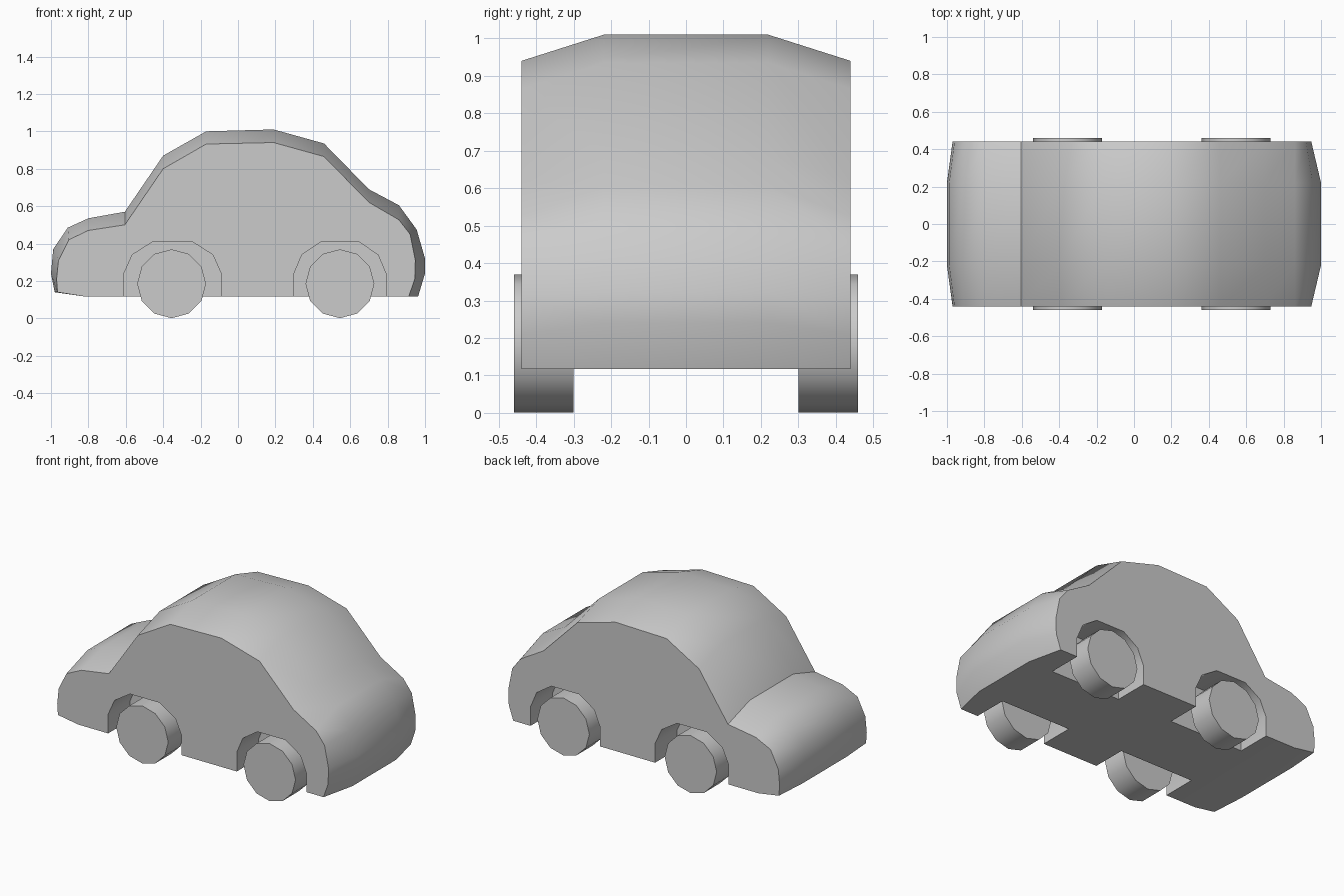
import bpy, bmesh, math
from mathutils import Matrix

if "Cube" in bpy.data.objects:
    bpy.data.objects.remove(bpy.data.objects["Cube"])


def make_object(name, bm):
    bmesh.ops.recalc_face_normals(bm, faces=bm.faces)
    mesh = bpy.data.meshes.new(name)
    bm.to_mesh(mesh)
    bm.free()
    ob = bpy.data.objects.new(name, mesh)
    bpy.context.scene.collection.objects.link(ob)
    return ob


def loft(name, sections):
    """Skin matching xz outlines placed at successive y positions."""
    bm = bmesh.new()
    rings = [[bm.verts.new((x, y, z)) for x, z in pts] for y, pts in sections]
    n = len(rings[0])
    for a, b in zip(rings, rings[1:]):
        for i in range(n):
            j = (i + 1) % n
            bm.faces.new((a[i], a[j], b[j], b[i]))
    bm.faces.new(rings[0])
    bm.faces.new(rings[-1])
    return make_object(name, bm)


def smooth(ob):
    ob.data.shade_smooth()
    ob.data.set_sharp_from_angle(angle=math.radians(40))


# Body: full outline in the middle, slightly smaller outline on the flanks
middle = [(-0.82, 0.117), (-0.98, 0.14), (-1.0, 0.24), (-0.988, 0.37),
          (-0.91, 0.485), (-0.8, 0.535), (-0.605, 0.57), (-0.4, 0.87),
          (-0.17, 1.0), (0.19, 1.01), (0.46, 0.935), (0.7, 0.69),
          (0.86, 0.605), (0.955, 0.475), (1.0, 0.32), (1.0, 0.24),
          (0.963, 0.117)]
flank = [(-0.82, 0.117), (-0.965, 0.14), (-0.97, 0.21), (-0.96, 0.31),
         (-0.905, 0.42), (-0.8, 0.47), (-0.605, 0.5), (-0.4, 0.80),
         (-0.17, 0.932), (0.19, 0.94), (0.46, 0.865), (0.7, 0.62),
         (0.86, 0.527), (0.92, 0.45), (0.948, 0.31), (0.945, 0.21),
         (0.913, 0.117)]
body = loft("car_body", [(-0.44, flank), (-0.22, middle),
                         (0.22, middle), (0.44, flank)])

# Wheel arches: cut pockets on both sides
arch = [(-0.26, 0.0), (-0.26, 0.24), (-0.215, 0.34), (-0.105, 0.41),
        (0.105, 0.41), (0.215, 0.34), (0.26, 0.24), (0.26, 0.0)]
for cx, width in ((-0.35, 1.0), (0.545, 0.945)):
    outline = [(cx + x * width, z) for x, z in arch]
    for side in (-1, 1):
        cutter = loft("arch_cutter", [(side * 0.22, outline), (side * 0.6, outline)])
        cutter.hide_render = True
        mod = body.modifiers.new("arch", 'BOOLEAN')
        mod.operation = 'DIFFERENCE'
        mod.solver = 'EXACT'
        mod.object = cutter
        bpy.context.view_layer.objects.active = body
        bpy.ops.object.modifier_apply(modifier=mod.name)
        bpy.data.objects.remove(cutter)
smooth(body)

# Wheels: twelve-sided drums
for end, cx in (("front", -0.355), ("rear", 0.545)):
    for label, side in (("right", -1), ("left", 1)):
        bm = bmesh.new()
        bmesh.ops.create_cone(
            bm, cap_ends=True, segments=12, radius1=0.184, radius2=0.184, depth=0.16,
            matrix=Matrix.Translation((cx, side * 0.38, 0.185)) @ Matrix.Rotation(math.pi / 2, 4, 'X'))
        smooth(make_object(f"{end}_{label}_wheel", bm))
